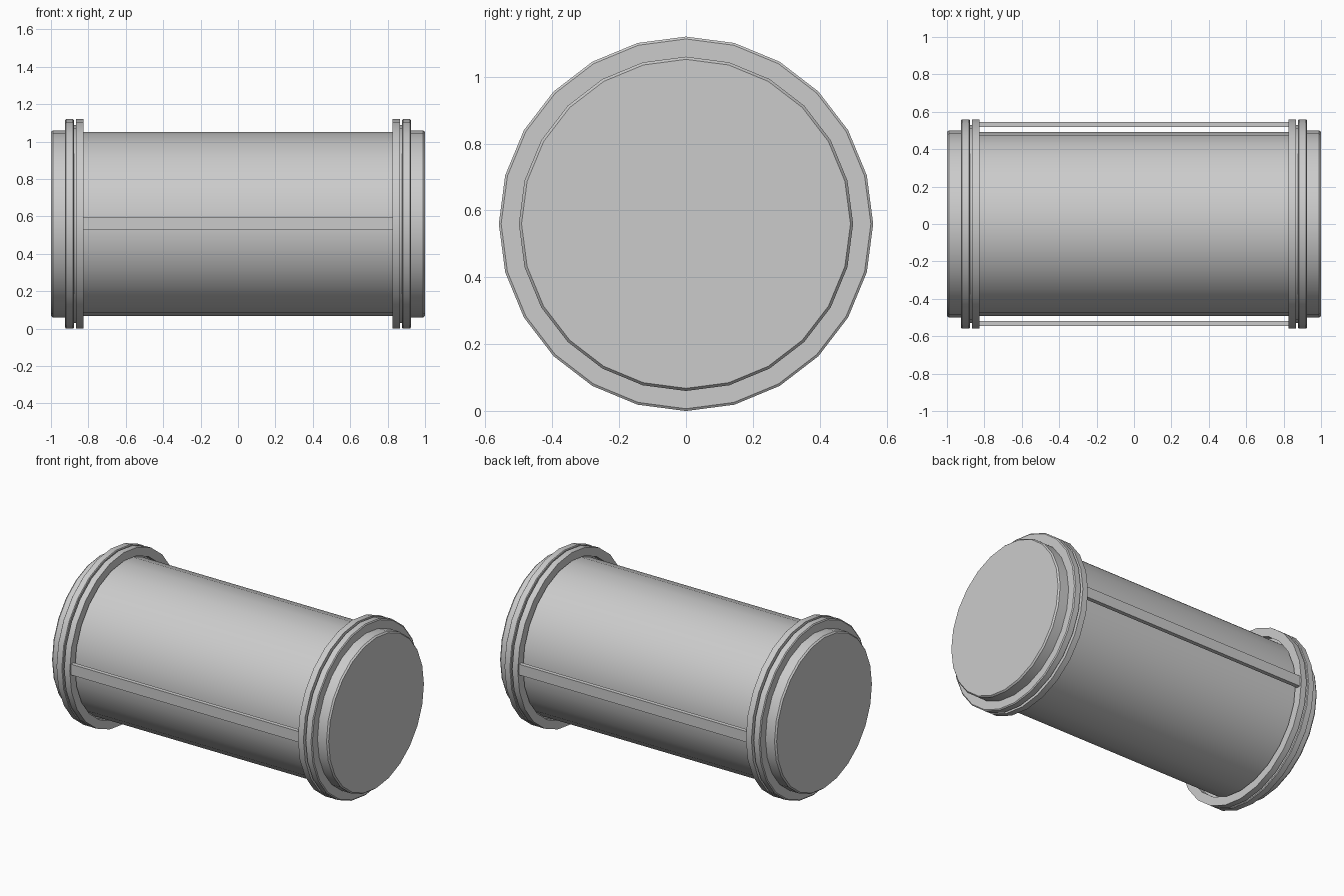
import bpy, bmesh
from math import sin, cos, pi, radians

if "Cube" in bpy.data.objects:
    bpy.data.objects.remove(bpy.data.objects["Cube"])

SIDES = 24
AXIS_Z = 0.56


def lathe(name, profile, closed=False, flip=False):
    """Revolve (x, radius) points about the lengthwise axis."""
    bm = bmesh.new()
    s = -1 if flip else 1
    rings = [[bm.verts.new((s * x, r * sin(2 * pi * i / SIDES), AXIS_Z + r * cos(2 * pi * i / SIDES)))
              for i in range(SIDES)] for x, r in profile]
    pairs = list(zip(rings, rings[1:]))
    if closed:
        pairs.append((rings[-1], rings[0]))
    else:
        bm.faces.new(rings[0])
        bm.faces.new(rings[-1])
    for a, b in pairs:
        for i in range(SIDES):
            j = (i + 1) % SIDES
            bm.faces.new((a[i], a[j], b[j], b[i]))
    return finish(name, bm)


def finish(name, bm):
    bmesh.ops.recalc_face_normals(bm, faces=bm.faces)
    mesh = bpy.data.meshes.new(name)
    bm.to_mesh(mesh)
    bm.free()
    obj = bpy.data.objects.new(name, mesh)
    bpy.context.collection.objects.link(obj)
    bpy.ops.object.select_all(action='DESELECT')
    obj.select_set(True)
    bpy.context.view_layer.objects.active = obj
    bpy.ops.object.shade_smooth_by_angle(angle=radians(30))
    return obj


# Main barrel
lathe("barrel", [(-0.92, 0.492), (0.92, 0.492)])

# End caps and grooved collars, mirrored left and right
cap = [(0.86, 0.5), (0.99, 0.5), (1.0, 0.492)]
collar = [(0.825, 0.505), (0.825, 0.56), (0.865, 0.56), (0.865, 0.53),
          (0.878, 0.53), (0.878, 0.555), (0.882, 0.56), (0.92, 0.56),
          (0.925, 0.553), (0.925, 0.5), (0.86, 0.5), (0.86, 0.505)]
for side, flip in (("right", False), ("left", True)):
    lathe(side + "_end_cap", cap, flip=flip)
    lathe(side + "_collar", collar, closed=True, flip=flip)

# Flat side rails joining the collars
for side, s in (("front", -1), ("back", 1)):
    bm = bmesh.new()
    bmesh.ops.create_cube(bm, size=1)
    for v in bm.verts:
        v.co = (v.co.x * 1.66, v.co.y * 0.027 + s * 0.532, v.co.z * 0.07 + AXIS_Z + 0.003)
    finish(side + "_rail", bm)
